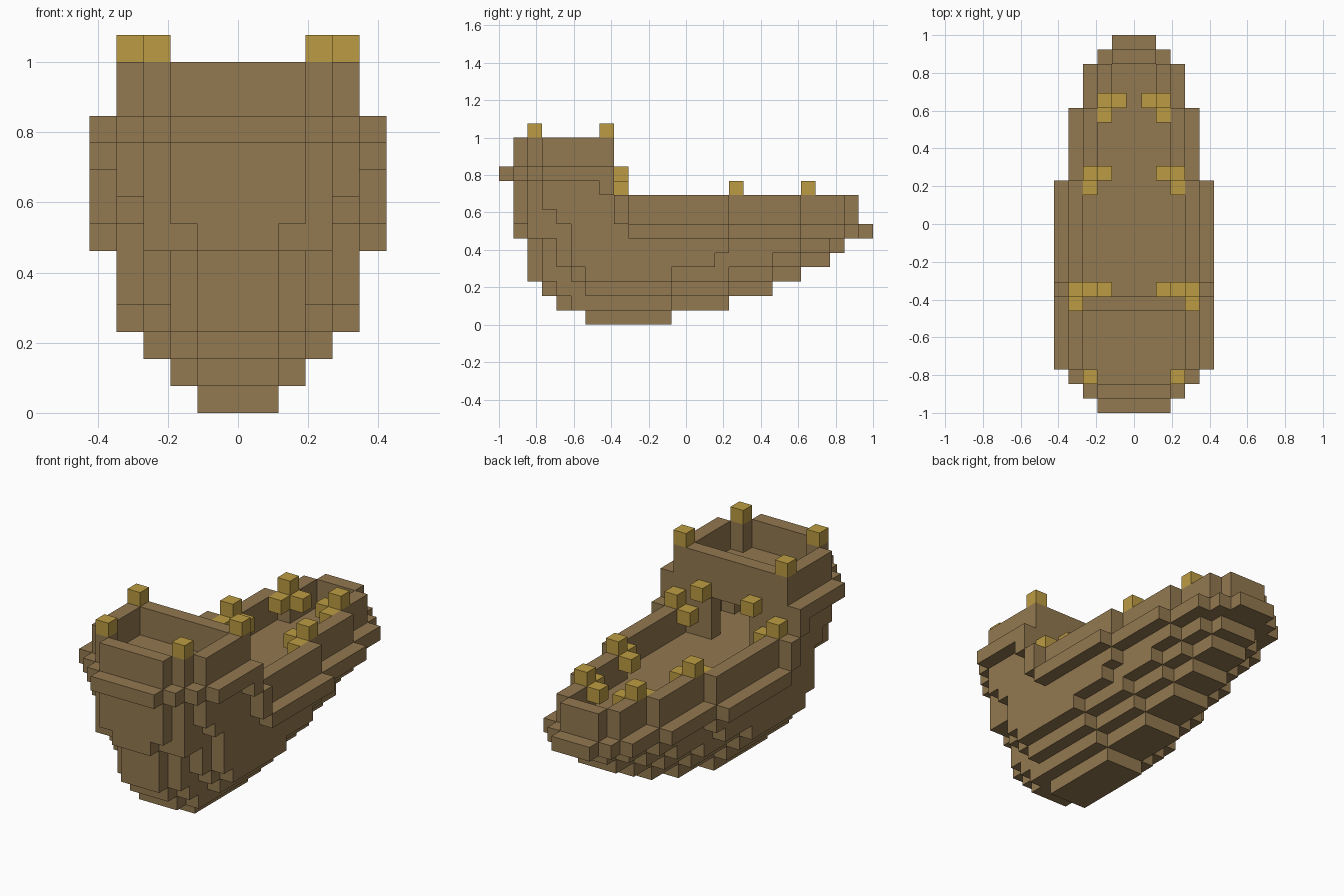
import bpy, bmesh
from mathutils import Vector

cube = bpy.data.objects.get("Cube")
if cube:
    bpy.data.objects.remove(cube, do_unlink=True)

U = 2 / 26  # one block


def material(name, rgb):
    m = bpy.data.materials.new(name)
    m.use_nodes = True
    m.diffuse_color = (*rgb, 1)
    m.node_tree.nodes["Principled BSDF"].inputs["Base Color"].default_value = (*rgb, 1)
    return m


wood = material("brown wood", (0.29, 0.19, 0.08))
gold = material("golden lamp", (0.50, 0.33, 0.055))


def slab(k, spans):
    """Blocks of layer k; spans[n] = (first, last) row for half width n + 1."""
    return {(i, j, k) for n, (a, b) in enumerate(spans, 1)
            for j in range(a, b + 1) for i in range(-n, n + 1)}


def rim(width, rows, k):
    """Wall blocks along both sides of a plan outline."""
    return {(s * width(j), j, k) for j in rows for s in (-1, 1)}


def across(half, j, k):
    return {(i, j, k) for i in range(-half, half + 1)}


def mirrored(*cells):
    return {(s * i, j, k) for i, j, k in cells for s in (-1, 1)}


def stern_width(j):
    return min(j + 1, 4)


def bow_width(j):
    return 4 if j < 16 else 3 if j < 21 else 2


parts = {}

# Stepped hull, widening upwards, its top layer forms the deck and outer ledge
hull_layers = [
    [(6, 11)],
    [(4, 15), (5, 11)],
    [(3, 18), (4, 15), (6, 11)],
    [(2, 20), (3, 18), (5, 15), (6, 11)],
    [(2, 22), (3, 20), (4, 18), (5, 14)],
    [(2, 23), (3, 22), (4, 20), (5, 15)],
    [(1, 25), (2, 24), (2, 23), (5, 20), (9, 15)],
]
parts["hull"] = set().union(*(slab(k, s) for k, s in enumerate(hull_layers)))

# Bulwark around the open deck
parts["bulwark"] = set().union(
    *(rim(bow_width, range(8, 24), k) | across(1, 24, k) for k in (7, 8)))

# Cabin walls with a doorway facing the deck
cabin = set()
for k in (7, 8, 9):
    cabin |= rim(stern_width, range(2, 7), k) | across(2, 1, k)
    cabin |= across(4, 7, k) - across(1, 7, k)
cabin -= mirrored((4, 3, 7))
cabin |= mirrored((3, 3, 7))
parts["cabin"] = cabin

# Overhanging upper floor and its stepped side braces
parts["upper_floor"] = slab(10, [(0, 7), (0, 7), (1, 7), (2, 7), (3, 7)])
parts["side_braces"] = mirrored((5, 7, 9), (5, 8, 8), (5, 8, 7))

# Parapet of the raised stern platform
parts["parapet"] = set().union(
    *(rim(stern_width, range(2, 7), k) | across(2, 1, k) | across(4, 7, k)
      for k in (11, 12)))

# Lamps on the wall tops, and lamps fixed to the inside of the walls
parts["top_lamps"] = mirrored((3, 2, 13), (4, 7, 13), (4, 8, 9), (3, 16, 9), (2, 21, 9))
parts["wall_lamps"] = mirrored((2, 8, 10), (3, 8, 8), (3, 15, 8), (2, 16, 8),
                               (2, 20, 8), (1, 21, 8))

solid = set().union(*parts.values())


def face_corners(cell, axis, side):
    """Four corners of one block face, wound to face outwards."""
    i, j, k = cell
    centre = Vector((i, j - 12.5, k + 0.5))
    normal, a, b = Vector(), Vector(), Vector()
    normal[axis] = side / 2
    a[(axis + 1) % 3] = 0.5
    b[(axis + 2) % 3] = side / 2
    c = centre + normal
    return [(c + p) * U for p in (-a - b, a - b, a + b, b - a)]


def build(name, cells, mat):
    bm = bmesh.new()
    for cell in sorted(cells):
        for axis in range(3):
            for side in (-1, 1):
                near = list(cell)
                near[axis] += side
                if tuple(near) not in solid:
                    bm.faces.new([bm.verts.new(p) for p in face_corners(cell, axis, side)])
    bmesh.ops.remove_doubles(bm, verts=bm.verts[:], dist=U / 100)
    # Join flat neighbours into clean panels
    bmesh.ops.dissolve_limit(bm, angle_limit=0.01, verts=bm.verts[:], edges=bm.edges[:])
    mesh = bpy.data.meshes.new(name)
    bm.to_mesh(mesh)
    bm.free()
    mesh.materials.append(mat)
    bpy.context.collection.objects.link(bpy.data.objects.new(name, mesh))


for name, cells in parts.items():
    build(name, cells, gold if "lamps" in name else wood)
